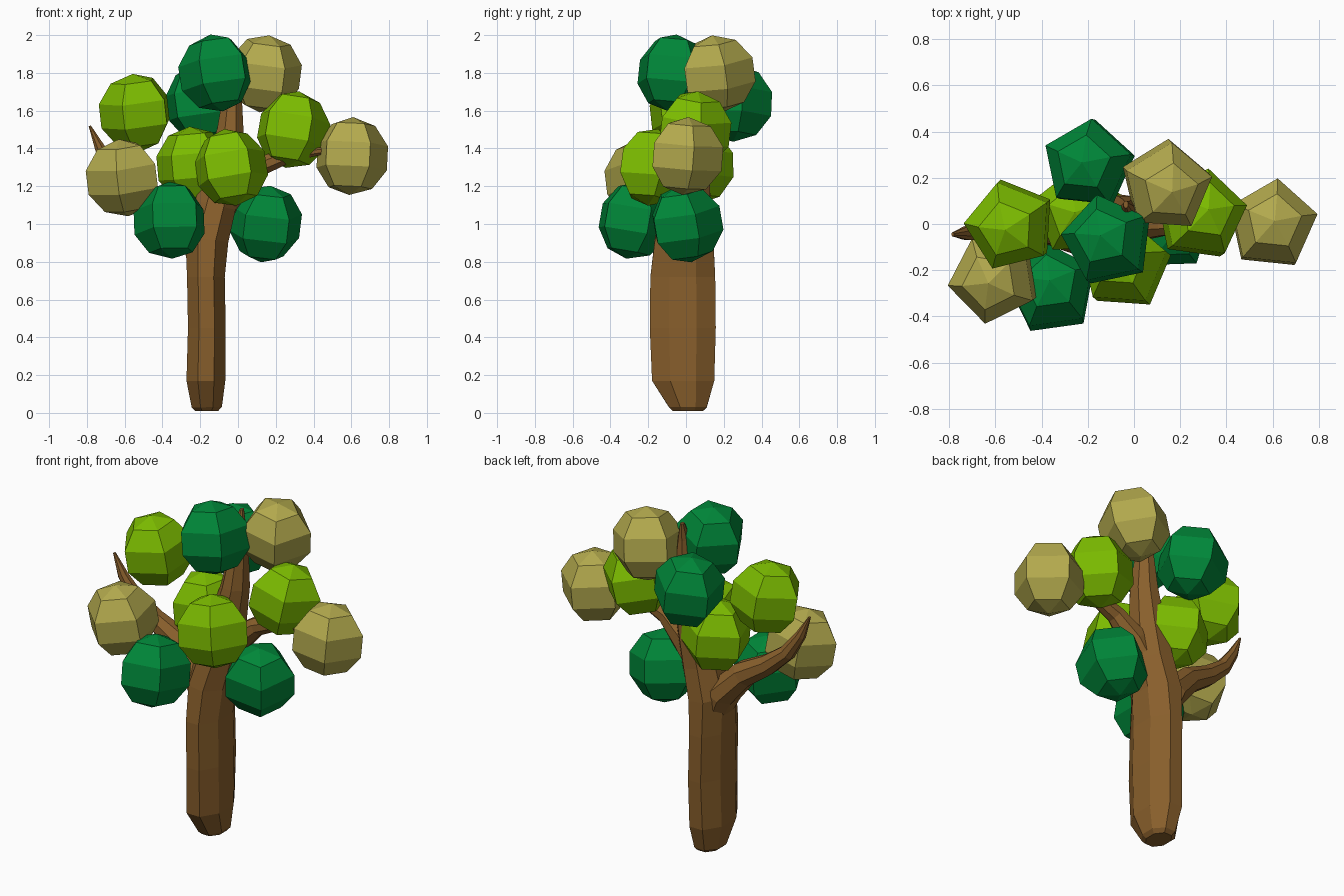
import bpy, bmesh, math, random
from mathutils import Vector, Euler

if "Cube" in bpy.data.objects:
    bpy.data.objects.remove(bpy.data.objects["Cube"])

random.seed(4)


def material(name, rgb):
    m = bpy.data.materials.new(name)
    m.diffuse_color = (*rgb, 1)
    m.use_nodes = True
    m.node_tree.nodes["Principled BSDF"].inputs["Base Color"].default_value = m.diffuse_color
    return m


bark = material("bark", (0.25, 0.115, 0.025))
dark = material("dark_green", (0.0, 0.24, 0.04))
lime = material("lime_green", (0.20, 0.50, 0.0))
olive = material("olive", (0.45, 0.40, 0.075))


def add_object(name, bm, mat):
    bmesh.ops.recalc_face_normals(bm, faces=bm.faces)
    mesh = bpy.data.meshes.new(name)
    bm.to_mesh(mesh)
    bm.free()
    mesh.materials.append(mat)
    ob = bpy.data.objects.new(name, mesh)
    bpy.context.collection.objects.link(ob)
    return ob


def limb(name, stations, sides=8):
    """Loft oval rings (x, y, z, half width, half depth) along a path."""
    bm = bmesh.new()
    centres = [Vector(s[:3]) for s in stations]
    rings = []
    for i, (x, y, z, w, d) in enumerate(stations):
        t = centres[min(i + 1, len(centres) - 1)] - centres[max(i - 1, 0)]
        across = Vector((t.z, 0, -t.x)).normalized()
        ring = []
        for k in range(sides):
            a = 2 * math.pi * (k + 0.5) / sides
            ring.append(bm.verts.new(centres[i] + across * w * math.cos(a) * 1.08
                                     + Vector((0, d * math.sin(a) * 1.08, 0))))
        rings.append(ring)
    for a, b in zip(rings, rings[1:]):
        for k in range(sides):
            j = (k + 1) % sides
            bm.faces.new((a[k], a[j], b[j], b[k]))
    bm.faces.new(rings[0])
    bm.faces.new(rings[-1])
    return add_object(name, bm, bark)


def leaf_ball(name, centre, yaw, mat, radius=0.207):
    """Five-sided low-poly ball, slightly tilted."""
    bm = bmesh.new()
    bmesh.ops.create_uvsphere(bm, u_segments=5, v_segments=5, radius=radius)
    # turn so that a corner sits at angle yaw seen from above
    corner = max(bm.verts, key=lambda v: v.co.xy.length).co
    spin = math.radians(yaw) - math.atan2(corner.y, corner.x)
    tilt = Euler((random.uniform(-0.2, 0.2), random.uniform(-0.2, 0.2), 0)).to_matrix()
    turn = tilt @ Euler((0, 0, spin)).to_matrix()
    for v in bm.verts:
        v.co = turn @ v.co
    # centre the turned ball's extents on the given point
    mid = Vector([(min(v.co[i] for v in bm.verts) + max(v.co[i] for v in bm.verts)) / 2
                  for i in range(3)])
    for v in bm.verts:
        v.co += Vector(centre) - mid
    return add_object(name, bm, mat)


# trunk, leaning right towards its tip
limb("trunk", [
    (-0.165, 0.01, 0.01, 0.06, 0.08), (-0.165, 0.01, 0.03, 0.08, 0.10),
    (-0.17, -0.015, 0.17, 0.103, 0.165), (-0.165, -0.017, 0.45, 0.10, 0.175),
    (-0.17, -0.017, 0.72, 0.10, 0.172), (-0.165, -0.01, 0.92, 0.115, 0.155),
    (-0.12, 0.0, 1.1, 0.11, 0.13), (-0.075, 0.02, 1.3, 0.09, 0.105),
    (-0.04, 0.035, 1.5, 0.07, 0.085), (-0.03, 0.05, 1.68, 0.05, 0.06),
    (-0.03, 0.06, 1.83, 0.03, 0.04), (-0.035, 0.085, 1.93, 0.01, 0.015)])

# side branches
limb("left_branch", [
    (-0.18, -0.01, 0.76, 0.05, 0.10), (-0.245, -0.01, 0.95, 0.085, 0.115),
    (-0.38, -0.01, 1.09, 0.07, 0.075), (-0.53, -0.02, 1.18, 0.055, 0.055),
    (-0.65, -0.03, 1.28, 0.042, 0.042), (-0.73, -0.04, 1.40, 0.028, 0.028),
    (-0.785, -0.045, 1.52, 0.006, 0.008)])
limb("right_branch", [
    (-0.10, 0.0, 1.05, 0.06, 0.08), (0.0, 0.0, 1.20, 0.075, 0.075),
    (0.13, 0.0, 1.31, 0.05, 0.05), (0.28, 0.0, 1.37, 0.04, 0.04),
    (0.48, 0.0, 1.39, 0.015, 0.015)])

# foliage: (centre, yaw)
foliage = {
    "dark": (dark, [((-0.125, -0.065, 1.8), 30), ((-0.19, 0.27, 1.64), 12),
                    ((-0.365, -0.27, 1.02), 26), ((0.145, 0.01, 1.0), 20)]),
    "lime": (lime, [((-0.55, 0.0, 1.59), 32), ((-0.24, 0.07, 1.31), 20),
                    ((-0.035, -0.16, 1.30), 14), ((0.295, 0.05, 1.5), 10)]),
    "olive": (olive, [((0.145, 0.18, 1.795), 14), ((-0.615, -0.24, 1.245), 44),
                      ((0.605, 0.01, 1.36), 12)]),
}
for tone, (mat, balls) in foliage.items():
    for i, (c, yaw) in enumerate(balls):
        leaf_ball(f"{tone}_leaf_ball_{i + 1}", c, yaw, mat)
